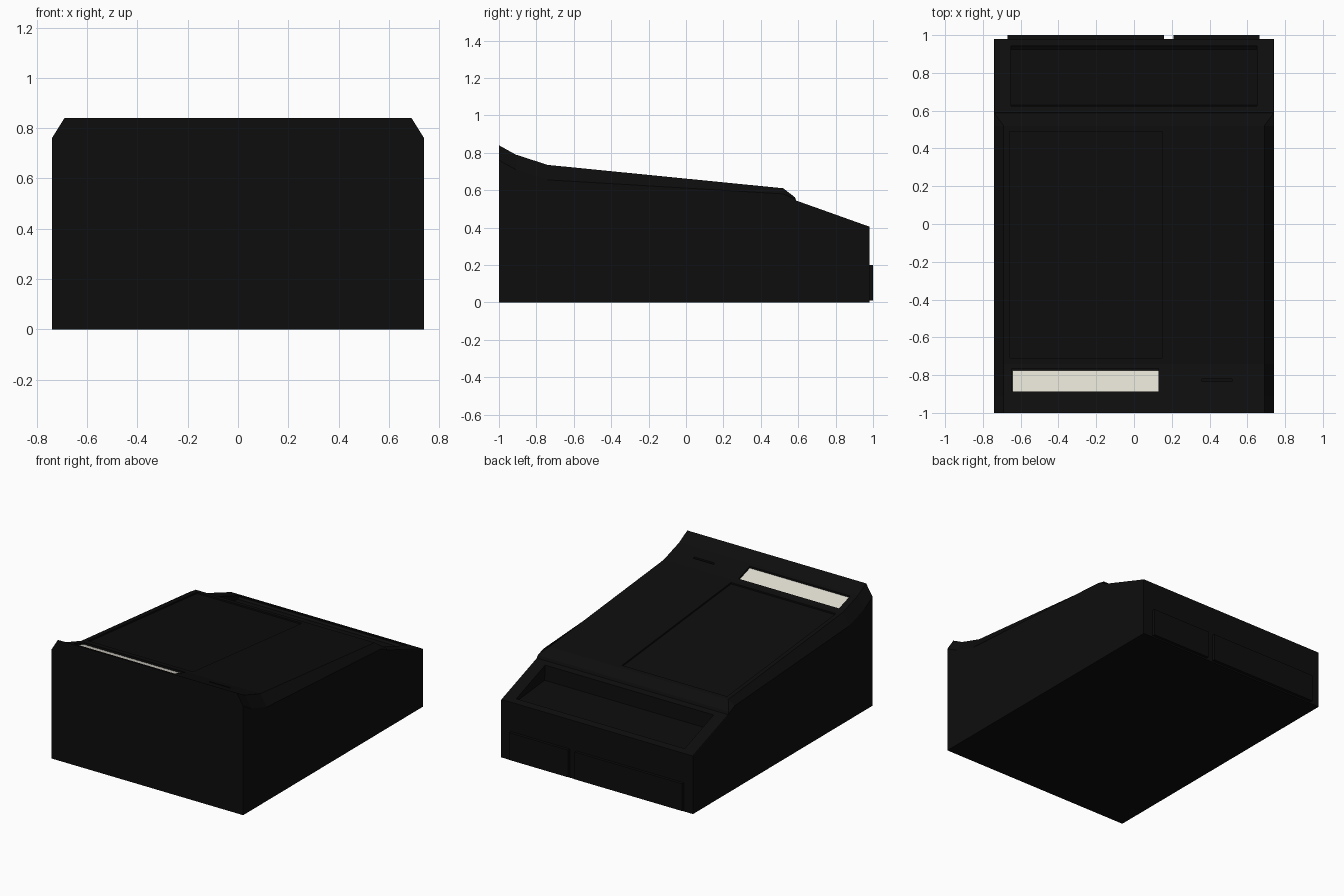
import bpy, bmesh

if "Cube" in bpy.data.objects:
    bpy.data.objects.remove(bpy.data.objects["Cube"])


def material(name, rgb):
    m = bpy.data.materials.new(name)
    m.diffuse_color = (*rgb, 1)
    m.use_nodes = True
    m.node_tree.nodes["Principled BSDF"].inputs["Base Color"].default_value = m.diffuse_color
    return m


BLACK = material("black_plastic", (0.004, 0.004, 0.004))
CREAM = material("cream_label", (0.75, 0.73, 0.64))


def loft(name, rings, mat=None):
    """Skin a row of equal-sized point rings and cap both ends."""
    bm = bmesh.new()
    rows = [[bm.verts.new(p) for p in ring] for ring in rings]
    n = len(rows[0])
    for a, b in zip(rows, rows[1:]):
        for i in range(n):
            j = (i + 1) % n
            bm.faces.new((a[i], a[j], b[j], b[i]))
    bm.faces.new(rows[0])
    bm.faces.new(rows[-1])
    bmesh.ops.recalc_face_normals(bm, faces=bm.faces)
    me = bpy.data.meshes.new(name)
    bm.to_mesh(me)
    bm.free()
    ob = bpy.data.objects.new(name, me)
    bpy.context.collection.objects.link(ob)
    if mat:
        me.materials.append(mat)
    return ob


def prism(name, x0, x1, profile, mat=None):
    """Extrude a (y, z) profile from x0 to x1."""
    return loft(name, [[(x, y, z) for y, z in profile] for x in (x0, x1)], mat)


# Body: sections from front to back (y, top z, chamfer width, chamfer drop)
W = 0.74
sections = [
    (-1.0, 0.84, 0.05, 0.08),
    (-0.91, 0.79, 0.05, 0.08),
    (-0.74, 0.735, 0.05, 0.08),
    (0.52, 0.61, 0.05, 0.03),
    (0.582, 0.562, 0.004, 0.01),
    (0.59, 0.544, 0.002, 0.004),
    (0.98, 0.405, 0.002, 0.004),
]
rings = []
for y, z, c, d in sections:
    half = [(W, 0), (W, z - d), (W - c, z)]
    rings.append([(x, y, h) for x, h in half] +
                 [(-x, y, h) for x, h in reversed(half)])
body = loft("console_body", rings, BLACK)

# Recesses: lid panel, label window, small slot, rear tray
cutters = [
    prism("lid_cut", -0.66, 0.15,
          [(-0.71, 0.722), (0.49, 0.603), (0.49, 0.75), (-0.71, 0.85)], BLACK),
    prism("window_cut", -0.645, 0.13,
          [(-0.888, 0.758), (-0.765, 0.718), (-0.765, 0.9), (-0.888, 0.9)], BLACK),
    prism("slot_cut", 0.36, 0.52,
          [(-0.833, 0.73), (-0.82, 0.73), (-0.82, 0.9), (-0.833, 0.9)], BLACK),
    prism("tray_cut", -0.65, 0.65,
          [(0.62, 0.6), (0.63, 0.428), (0.925, 0.4), (0.942, 0.41), (0.942, 0.6)], BLACK),
]
bpy.context.view_layer.objects.active = body
for cut in cutters:
    cut.hide_render = True
    mod = body.modifiers.new(cut.name, "BOOLEAN")
    mod.operation = "DIFFERENCE"
    mod.solver = "EXACT"
    mod.object = cut
    bpy.ops.object.modifier_apply(modifier=mod.name)
for cut in cutters:
    bpy.data.objects.remove(cut)

# Cream strip lying in the window recess
prism("window_strip", -0.644, 0.129,
      [(-0.887, 0.75), (-0.775, 0.71), (-0.775, 0.735), (-0.887, 0.771)], CREAM)

# Two cover plates on the back
for name, x0, x1 in (("wide_back_cover", -0.67, 0.16),
                     ("narrow_back_cover", 0.21, 0.665)):
    prism(name, x0, x1, [(0.97, 0.01), (1.0, 0.01), (1.0, 0.2), (0.97, 0.2)], BLACK)
